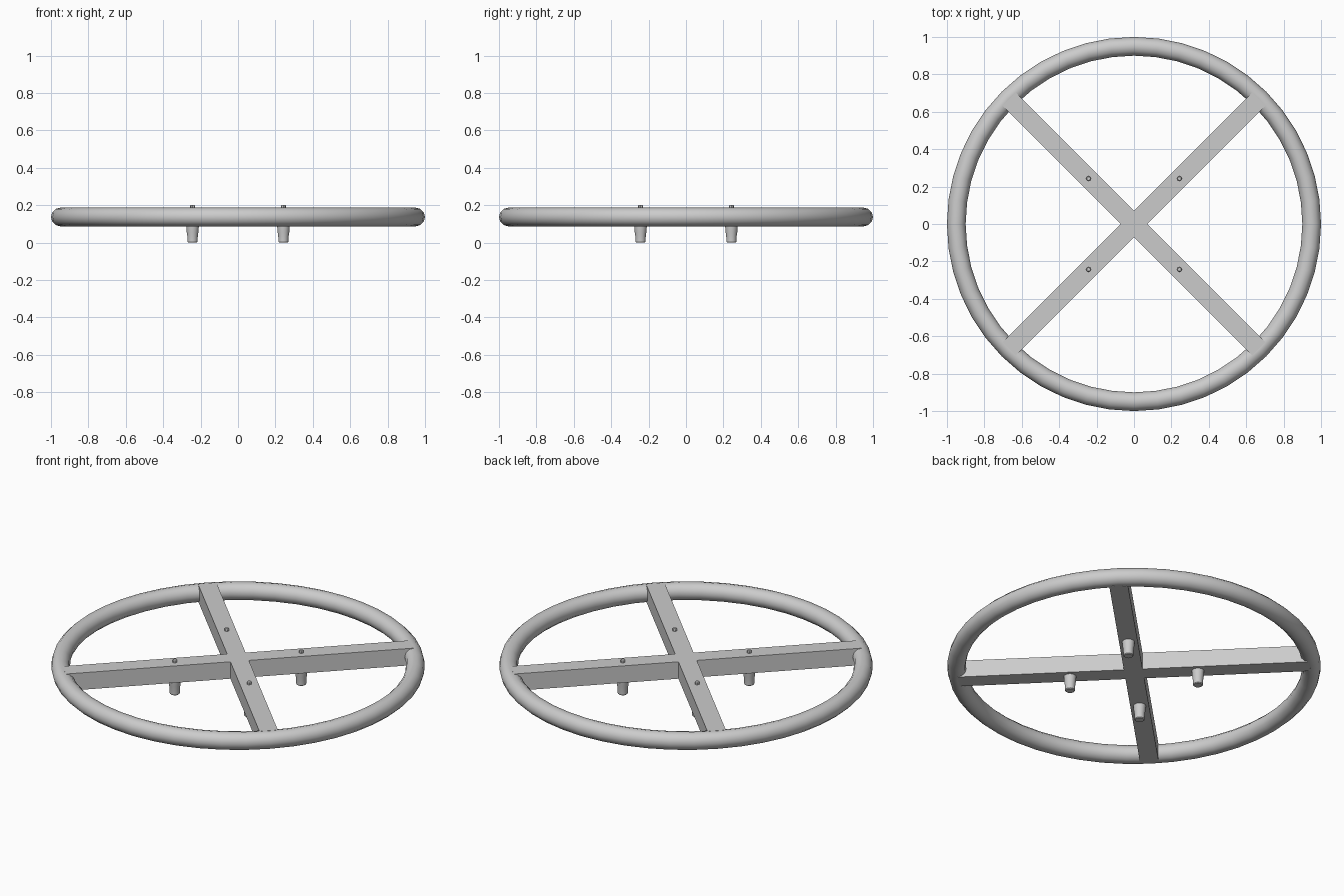
import bpy, bmesh, math

if "Cube" in bpy.data.objects:
    bpy.data.objects.remove(bpy.data.objects["Cube"])

RING_Z = 0.137   # mid height of ring and cross
HALF = 0.05      # half thickness of ring and bars
REACH = 0.945    # half length of each bar
PEG = 0.243      # peg offset in x and y


def finish(name, bm, smooth=None):
    bmesh.ops.recalc_face_normals(bm, faces=bm.faces)
    mesh = bpy.data.meshes.new(name)
    bm.to_mesh(mesh)
    bm.free()
    obj = bpy.data.objects.new(name, mesh)
    bpy.context.collection.objects.link(obj)
    if smooth:
        bpy.ops.object.select_all(action='DESELECT')
        obj.select_set(True)
        bpy.context.view_layer.objects.active = obj
        bpy.ops.object.shade_smooth_by_angle(angle=math.radians(smooth))
    return obj


def lathe(name, profile, x, y, sides, smooth=None):
    # Turned part from (radius, height) rings, capped at both ends
    bm = bmesh.new()
    rings = [[bm.verts.new((x + r * math.cos(2 * math.pi * i / sides),
                            y + r * math.sin(2 * math.pi * i / sides), z))
              for i in range(sides)] for r, z in profile]
    for a, b in zip(rings, rings[1:]):
        for i in range(sides):
            j = (i + 1) % sides
            bm.faces.new((a[i], a[j], b[j], b[i]))
    bm.faces.new(rings[0])
    bm.faces.new(rings[-1])
    return finish(name, bm, smooth)


# Round outer ring
bpy.ops.mesh.primitive_torus_add(major_radius=0.95, minor_radius=HALF,
                                 major_segments=48, minor_segments=12,
                                 location=(0, 0, RING_Z))
ring = bpy.context.object
ring.name = "outer_ring"
bpy.ops.object.shade_smooth_by_angle(angle=math.radians(40))

# Diagonal cross, one plus-shaped outline extruded upward
bm = bmesh.new()
outline = []
for k in range(4):
    c, s = math.cos(math.radians(45 + 90 * k)), math.sin(math.radians(45 + 90 * k))
    for u, v in ((REACH, -HALF), (REACH, HALF), (HALF, HALF)):
        outline.append(bm.verts.new((c * u - s * v, s * u + c * v, RING_Z - HALF)))
base = bm.faces.new(outline)
top = bmesh.ops.extrude_face_region(bm, geom=[base], use_keep_orig=True)["geom"]
bmesh.ops.translate(bm, vec=(0, 0, 2 * HALF),
                    verts=[v for v in top if isinstance(v, bmesh.types.BMVert)])
finish("cross_bars", bm)

# Tapered feet below and small bolt tips above
foot = [(0.023, 0), (0.027, 0.004), (0.028, 0.035), (0.031, 0.055), (0.034, 0.09)]
tip = [(0.013, 0.18), (0.013, 0.198), (0.010, 0.202)]
for n, (sx, sy) in enumerate(((1, 1), (-1, 1), (-1, -1), (1, -1)), 1):
    lathe(f"foot_{n}", foot, sx * PEG, sy * PEG, 20, 40)
    lathe(f"bolt_tip_{n}", tip, sx * PEG, sy * PEG, 8)
